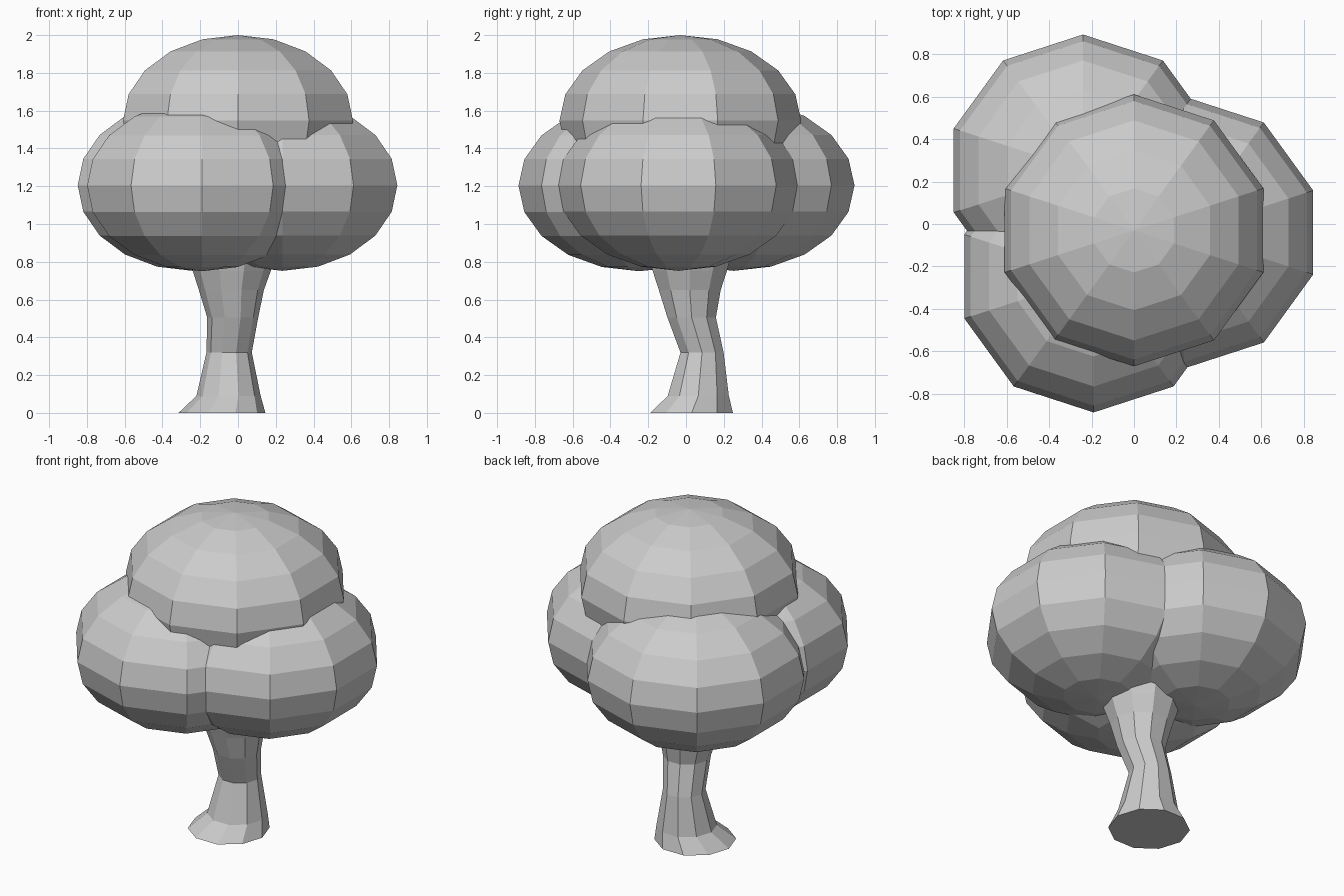
import bpy, bmesh
from math import cos, sin, tau

if "Cube" in bpy.data.objects:
    bpy.data.objects.remove(bpy.data.objects["Cube"])


def make_object(name, bm):
    bmesh.ops.recalc_face_normals(bm, faces=bm.faces)
    mesh = bpy.data.meshes.new(name)
    bm.to_mesh(mesh)
    bm.free()
    obj = bpy.data.objects.new(name, mesh)
    bpy.context.collection.objects.link(obj)
    return obj


# Foliage: four identical flattened ten-sided spheres
def foliage(name, x, y, z):
    bpy.ops.mesh.primitive_uv_sphere_add(segments=10, ring_count=10, radius=1)
    obj = bpy.context.object
    obj.name = obj.data.name = name
    for v in obj.data.vertices:
        v.co.x *= 0.64
        v.co.y *= 0.64
        v.co.z *= 0.453
    obj.location = (x, y, z)


foliage("foliage_top", 0.0, -0.03, 1.547)
foliage("foliage_right", 0.235, -0.04, 1.205)
foliage("foliage_back_left", -0.24, 0.252, 1.205)
foliage("foliage_front_left", -0.19, -0.247, 1.203)

# Trunk: ten-sided rings (centre x, centre y, z, radius) along a crooked path
SIDES = 10
rings = [
    (-0.085, 0.03, 0.0, 0.23),
    (-0.05, 0.065, 0.09, 0.17),
    (-0.047, 0.085, 0.32, 0.12),
    (-0.028, 0.03, 0.505, 0.135),
    (-0.035, 0.02, 0.65, 0.172),
    (-0.033, 0.02, 0.75, 0.206),
    (-0.03, 0.02, 0.90, 0.25),
]
bm = bmesh.new()
loops = [[bm.verts.new((x + r * cos(tau * i / SIDES), y + r * sin(tau * i / SIDES), z))
          for i in range(SIDES)] for x, y, z, r in rings]
for low, high in zip(loops, loops[1:]):
    for i in range(SIDES):
        j = (i + 1) % SIDES
        bm.faces.new((low[i], low[j], high[j], high[i]))
bm.faces.new(loops[0][::-1])
bm.faces.new(loops[-1])
make_object("trunk", bm)
